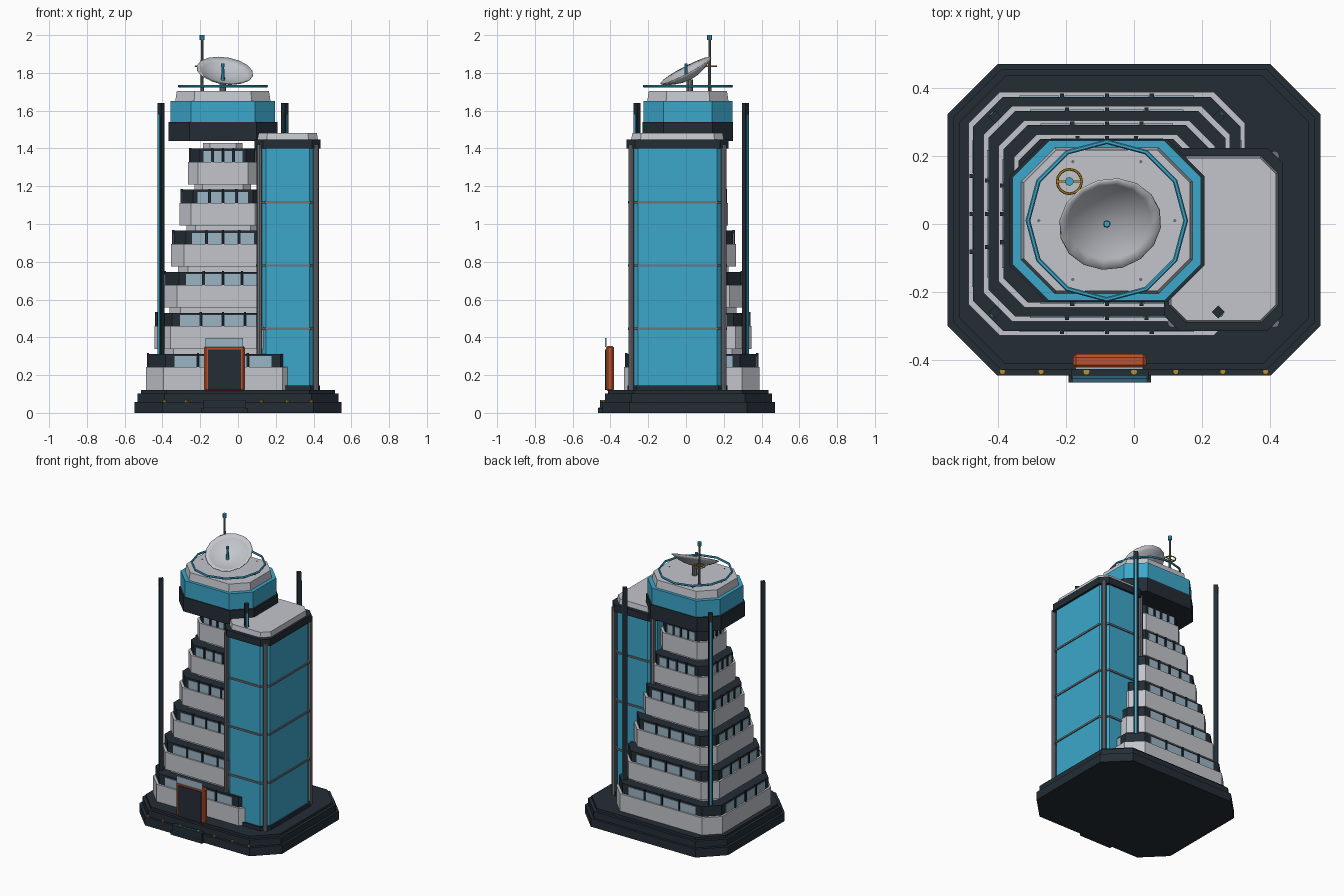
import bpy, bmesh, math
from mathutils import Vector, Matrix

if "Cube" in bpy.data.objects:
    bpy.data.objects.remove(bpy.data.objects["Cube"])


def material(name, col):
    m = bpy.data.materials.new(name)
    m.diffuse_color = (*col, 1)
    m.use_nodes = True
    m.node_tree.nodes["Principled BSDF"].inputs["Base Color"].default_value = m.diffuse_color
    return m


DARK = material("dark slate", (0.017, 0.026, 0.036))
WHITE = material("pale grey", (0.54, 0.56, 0.60))
BLUE = material("sky blue", (0.045, 0.39, 0.60))
STEEL = material("steel grey", (0.16, 0.17, 0.19))
ORANGE = material("burnt orange", (0.50, 0.085, 0.025))
GOLD = material("gold", (0.52, 0.27, 0.025))
GLASS = material("window glass", (0.33, 0.46, 0.56))
TEAL = material("deep teal", (0.02, 0.13, 0.19))


def finish(name, bm, mat):
    bmesh.ops.recalc_face_normals(bm, faces=bm.faces)
    me = bpy.data.meshes.new(name)
    bm.to_mesh(me)
    bm.free()
    me.materials.append(mat)
    ob = bpy.data.objects.new(name, me)
    bpy.context.collection.objects.link(ob)
    return ob


def outline(cx, cy, hx, hy, c):
    """Rectangle with cut corners."""
    pts = [(hx, -hy + c), (hx, hy - c), (hx - c, hy), (-hx + c, hy),
           (-hx, hy - c), (-hx, -hy + c), (-hx + c, -hy), (hx - c, -hy)]
    return [(cx + x, cy + y) for x, y in pts]


def slab(name, cx, cy, hx, hy, c, z0, z1, mat, inset=0.0):
    bm = bmesh.new()
    low = [bm.verts.new((x, y, z0)) for x, y in outline(cx, cy, hx, hy, c)]
    top = [bm.verts.new((x, y, z1)) for x, y in
           outline(cx, cy, hx - inset, hy - inset, c - inset * 0.6)]
    bm.faces.new(low)
    bm.faces.new(top)
    for i in range(8):
        j = (i + 1) % 8
        bm.faces.new((low[i], low[j], top[j], top[i]))
    return finish(name, bm, mat)


def box(name, x0, x1, y0, y1, z0, z1, mat, rot=0.0):
    bm = bmesh.new()
    mid = Vector(((x0 + x1) / 2, (y0 + y1) / 2, (z0 + z1) / 2))
    mtx = (Matrix.Translation(mid) @ Matrix.Rotation(rot, 4, 'Z')
           @ Matrix.Diagonal((x1 - x0, y1 - y0, z1 - z0, 1)))
    bmesh.ops.create_cube(bm, size=1, matrix=mtx)
    return finish(name, bm, mat)


def cyl(name, x, y, z0, z1, r, mat, n=8, r2=None):
    bm = bmesh.new()
    bmesh.ops.create_cone(bm, cap_ends=True, segments=n, radius1=r,
                          radius2=r if r2 is None else r2, depth=z1 - z0,
                          matrix=Matrix.Translation((x, y, (z0 + z1) / 2)))
    return finish(name, bm, mat)


def torus(name, x, y, z, r, t, mat, n):
    bpy.ops.mesh.primitive_torus_add(location=(x, y, z), major_radius=r, minor_radius=t,
                                     major_segments=n, minor_segments=6)
    ob = bpy.context.object
    ob.name = name
    ob.data.materials.append(mat)


# Stepped base
slab("base_lower", 0, 0.012, 0.548, 0.458, 0.147, 0, 0.058, DARK)
slab("base_middle", 0, 0.012, 0.532, 0.442, 0.142, 0.058, 0.103, DARK)
slab("base_upper", 0, 0.012, 0.514, 0.424, 0.136, 0.103, 0.12, DARK)
for i, x in enumerate((-0.387, -0.273, -0.14, 0.0, 0.123, 0.261, 0.387)):
    cyl(f"base_light_{i}", x, -0.434, 0.056, 0.068, 0.009, GOLD)

# Terraced floors
CX, CY = -0.08, 0.03
for i in range(6):
    hx, hy, c = 0.407 - 0.0445 * i, 0.358 - 0.0415 * i, 0.092 - 0.008 * i
    z = 0.122 + 0.2175 * i
    zb, zt = z + 0.12, z + 0.19
    slab(f"floor_{i}_parapet", CX, CY, hx, hy, c, z, zb, WHITE)
    slab(f"floor_{i}_band", CX, CY, hx - 0.014, hy - 0.014, c - 0.004, zb, zt, DARK)
    slab(f"floor_{i}_core", CX, CY, hx - 0.08, hy - 0.08, c * 0.7, zt, z + 0.22, WHITE)
    # Windows and mullions on all four sides
    for along, out, tag in ((hx, hy, "y"), (hy, hx, "x")):
        ex = out - 0.014
        half = (along - c) * 0.84
        step = half / 2
        for s in (-1, 1):
            for k in range(7):
                is_win = k < 4
                a = (k - 1.5) * step if is_win else (k - 5) * step
                w = step / 2 - 0.008 if is_win else 0.006
                d = 0.004 if is_win else 0.01
                za, zc = (zb, zt - 0.012) if is_win else (zb, zt + 0.004)
                o0, o1 = sorted((s * (ex - 0.003), s * (ex + d)))
                nm = f"floor_{i}_{'window' if is_win else 'mullion'}_{tag}{s}_{k}"
                mt = GLASS if is_win else DARK
                if tag == "y":
                    box(nm, CX + a - w, CX + a + w, CY + o0, CY + o1, za, zc, mt)
                else:
                    box(nm, CX + o0, CX + o1, CY + a - w, CY + a + w, za, zc, mt)

# Glass side tower
TX, TY = 0.263, -0.045
slab("tower_foot", TX, TY, 0.172, 0.266, 0.05, 0.12, 0.146, DARK)
slab("tower_glass", TX, TY, 0.160, 0.255, 0.045, 0.146, 1.40, BLUE)
slab("tower_cap", TX, TY, 0.175, 0.269, 0.045, 1.40, 1.448, DARK)
slab("tower_roof", TX, TY, 0.160, 0.245, 0.05, 1.448, 1.482, WHITE, 0.006)
for i, z in enumerate((0.445, 0.78, 1.115)):
    slab(f"tower_ring_{i}", TX, TY, 0.167, 0.262, 0.047, z - 0.006, z + 0.006, STEEL)
for sx in (-1, 1):
    for sy in (-1, 1):
        cyl(f"tower_post_{sx}_{sy}", TX + sx * 0.15, TY + sy * 0.245, 0.12, 1.42, 0.015, STEEL)

# Crown
KX, KY = -0.08, 0.01
slab("crown_base", KX, KY, 0.288, 0.240, 0.11, 1.44, 1.54, DARK)
slab("crown_glass", KX, KY, 0.277, 0.235, 0.107, 1.54, 1.652, BLUE)
slab("crown_roof", KX, KY, 0.252, 0.215, 0.10, 1.652, 1.703, WHITE, 0.008)
torus("crown_ring", KX, KY, 1.73, 0.232, 0.007, BLUE, 12)
for k in range(6):
    a = k * math.pi / 3
    cyl(f"ring_post_{k}", KX + 0.2 * math.cos(a), KY + 0.2 * math.sin(a), 1.70, 1.705, 0.005, STEEL)

# Dish: revolved parabola, tilted
bm = bmesh.new()
R, DEPTH, N = 0.152, 0.05, 16
prof = [bm.verts.new((R * t / 6, 0, DEPTH * (t / 6) ** 2)) for t in range(7)]
edges = [bm.edges.new((prof[t], prof[t + 1])) for t in range(6)]
bmesh.ops.spin(bm, geom=prof + edges, cent=(0, 0, 0), axis=(0, 0, 1),
               angle=2 * math.pi, steps=N)
bmesh.ops.remove_doubles(bm, verts=bm.verts, dist=0.0005)
dish = finish("dish", bm, WHITE)
n = Vector((0.13, -0.46, 0.88)).normalized()
dish.rotation_mode = 'QUATERNION'
dish.rotation_quaternion = n.to_track_quat('Z', 'Y')
dish.location = Vector((-0.07, 0.0, 1.81)) - n * DEPTH
mod = dish.modifiers.new("thickness", 'SOLIDIFY')
mod.thickness = 0.006
bpy.context.view_layer.objects.active = dish
dish.select_set(True)
bpy.ops.object.shade_smooth_by_angle(angle=math.radians(40))
cyl("dish_mount", -0.08, 0.02, 1.70, 1.765, 0.018, STEEL, 10)
cyl("dish_feed", -0.08, 0.0, 1.755, 1.84, 0.011, BLUE, 8, 0.006)
cyl("feed_tip", -0.08, 0.0, 1.832, 1.85, 0.009, BLUE, 8)

# Antenna
AX, AY = -0.19, 0.125
cyl("antenna_mast", AX, AY, 1.70, 1.98, 0.009, STEEL, 8, 0.006)
cyl("antenna_tip", AX, AY, 1.974, 2.0, 0.013, BLUE, 8)
torus("antenna_ring", AX, AY, 1.835, 0.036, 0.004, GOLD, 16)
box("antenna_ring_bar", AX - 0.036, AX + 0.036, AY - 0.003, AY + 0.003, 1.832, 1.838, GOLD)

# Corner pylons with a blue strip on the outer face
for sx in (-1, 1):
    for sy in (-1, 1):
        x, y = CX + sx * 0.328, 0.028 + sy * 0.287
        box(f"pylon_{sx}_{sy}", x - 0.0135, x + 0.0135, y - 0.0135, y + 0.0135,
            0.12, 1.64, DARK, math.pi / 4)
        d = 0.0135 * 0.7071
        box(f"pylon_strip_{sx}_{sy}", x + sx * d - 0.003, x + sx * d + 0.003,
            y + sy * d - 0.005, y + sy * d + 0.005, 0.25, 1.58, BLUE,
            math.atan2(sy, sx))

# Entrance
bm = bmesh.new()
bmesh.ops.create_cube(bm, size=1, matrix=Matrix.Translation((-0.0715, -0.403, 0.235))
                      @ Matrix.Diagonal((0.217, 0.042, 0.24, 1)))
bmesh.ops.bevel(bm, geom=bm.edges[:], offset=0.01, segments=1, affect='EDGES')
finish("door_frame", bm, ORANGE)
box("door_panel", -0.158, 0.015, -0.429, -0.42, 0.122, 0.335, DARK)
box("door_sign", -0.172, 0.027, -0.428, -0.42, 0.35, 0.397, GLASS)
box("entry_step_low", -0.193, 0.05, -0.466, -0.43, 0.0, 0.025, DARK)
box("entry_step_high", -0.185, 0.042, -0.456, -0.42, 0.025, 0.066, DARK)
box("step_strip_low", -0.18, 0.037, -0.464, -0.456, 0.023, 0.028, TEAL)
box("step_strip_high", -0.18, 0.037, -0.454, -0.447, 0.062, 0.069, TEAL)
